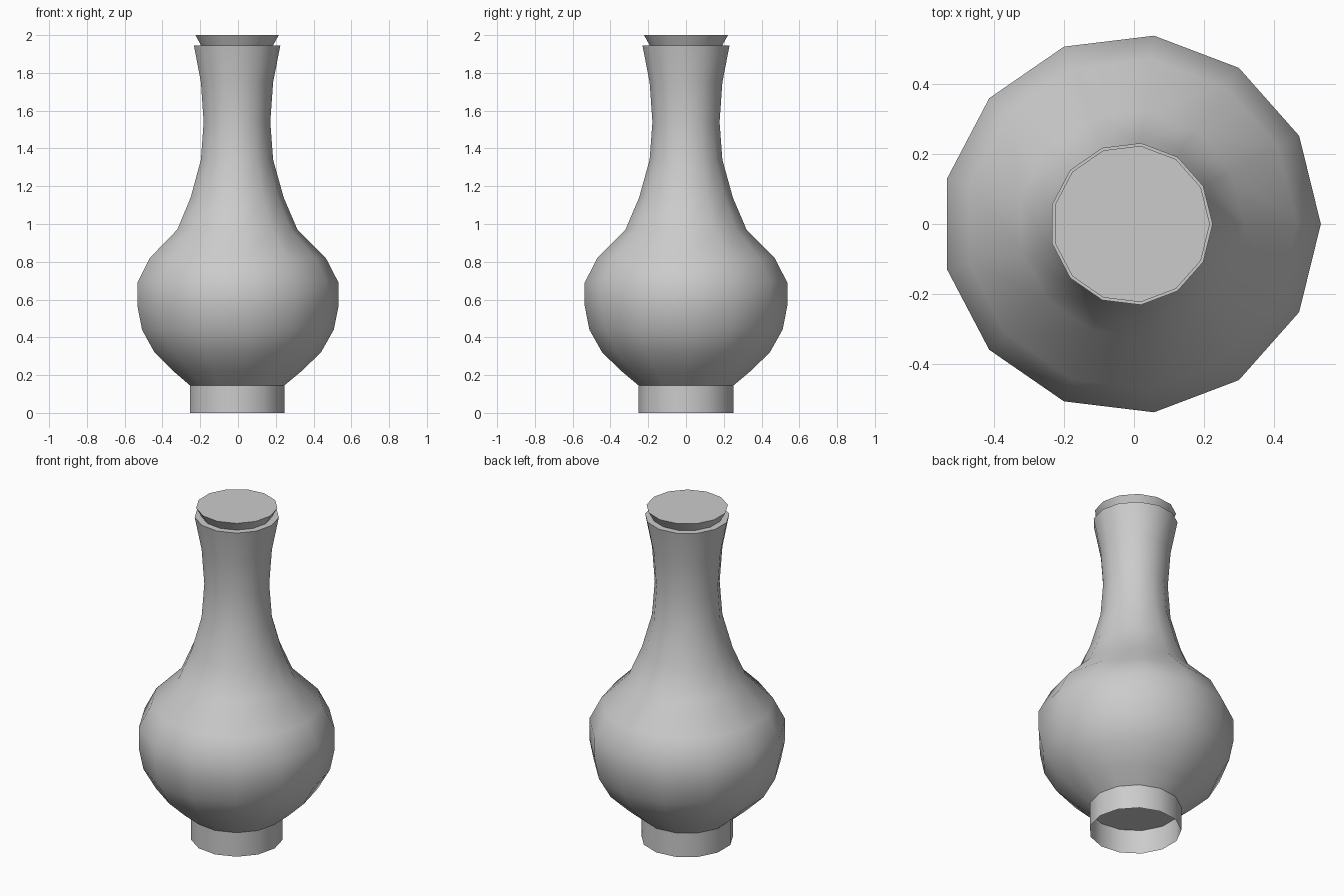
import bpy, bmesh, math

if "Cube" in bpy.data.objects:
    bpy.data.objects.remove(bpy.data.objects["Cube"])

SIDES = 13
AXIS_X = -0.008


def lathe(name, profile, cap_bottom=False, cap_top=False):
    """Spin a bottom-to-top (radius, height) profile into a 13-sided shell."""
    bm = bmesh.new()
    rings = []
    for r, z in profile:
        rings.append([bm.verts.new((AXIS_X + r * math.cos(2 * math.pi * i / SIDES),
                                    r * math.sin(2 * math.pi * i / SIDES), z))
                      for i in range(SIDES)])
    for low, high in zip(rings, rings[1:]):
        for i in range(SIDES):
            j = (i + 1) % SIDES
            bm.faces.new((low[i], low[j], high[j], high[i]))
    if cap_bottom:
        bm.faces.new(rings[0][::-1])
    if cap_top:
        bm.faces.new(rings[-1])
    mesh = bpy.data.meshes.new(name)
    bm.to_mesh(mesh)
    bm.free()
    obj = bpy.data.objects.new(name, mesh)
    bpy.context.collection.objects.link(obj)
    bpy.ops.object.select_all(action='DESELECT')
    obj.select_set(True)
    bpy.context.view_layer.objects.active = obj
    bpy.ops.object.shade_smooth_by_angle(angle=math.radians(40))
    return obj


# Hollow foot ring, open underneath
lathe("foot", [(0.253, 0.0), (0.253, 0.145)])

# Round body, neck and the flat ledge at the rim
lathe("body", [(0.253, 0.145), (0.343, 0.22), (0.447, 0.32), (0.515, 0.44),
               (0.54, 0.565), (0.54, 0.69), (0.473, 0.82), (0.323, 0.97),
               (0.25, 1.14), (0.194, 1.34), (0.179, 1.54), (0.194, 1.75),
               (0.232, 1.945), (0.193, 1.945)], cap_bottom=True)

# Flared mouth with flat top
lathe("mouth", [(0.193, 1.945), (0.224, 2.0)], cap_top=True)
